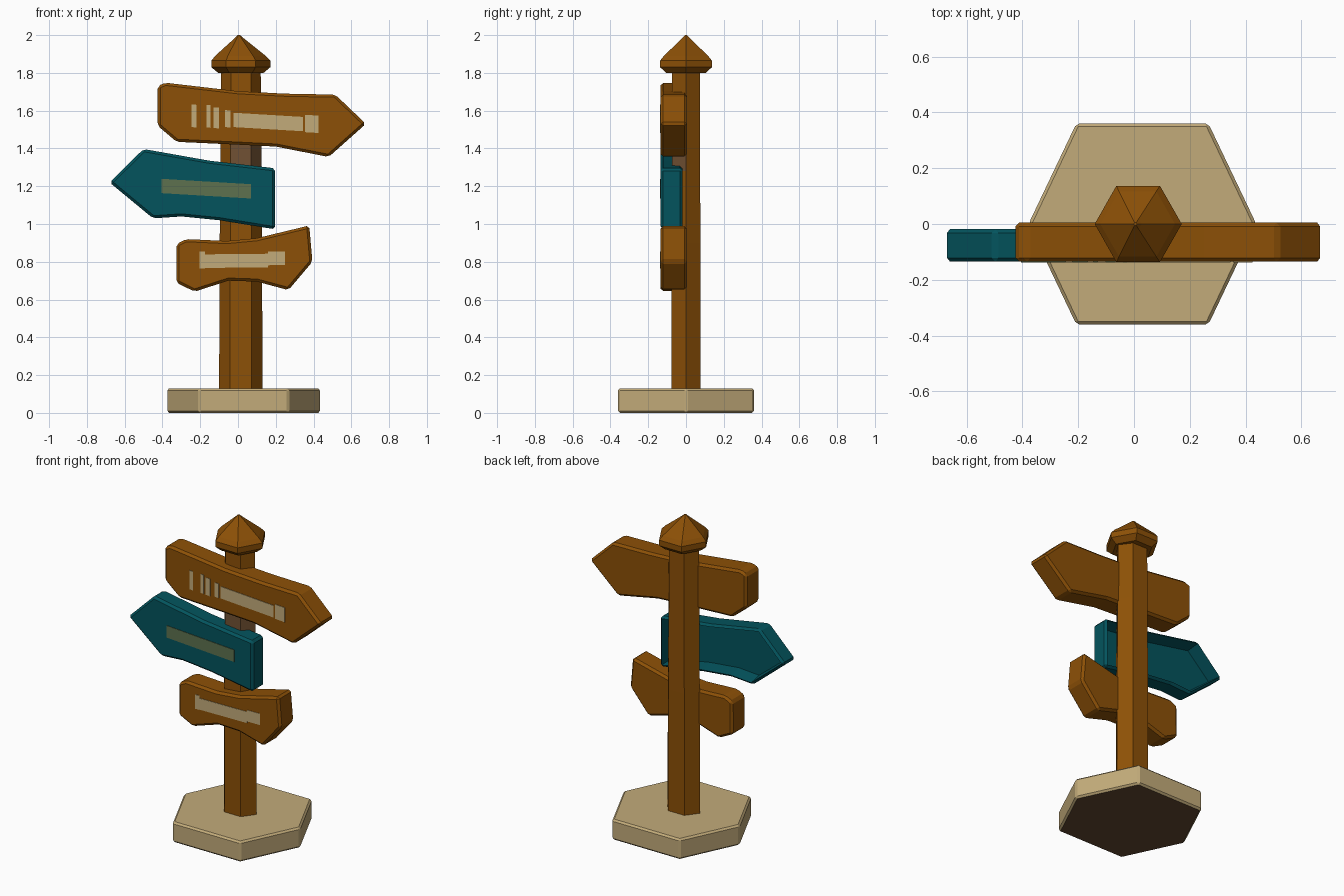
import bpy, bmesh, math
from mathutils import Vector

if "Cube" in bpy.data.objects:
    bpy.data.objects.remove(bpy.data.objects["Cube"])


def material(name, rgb):
    m = bpy.data.materials.new(name)
    m.diffuse_color = (*rgb, 1)
    m.use_nodes = True
    m.node_tree.nodes["Principled BSDF"].inputs["Base Color"].default_value = m.diffuse_color
    return m


BROWN = material("warm brown wood", (0.265, 0.081, 0.002))
TEAL = material("teal paint", (0.001, 0.088, 0.110))
TAN = material("pale tan stone", (0.545, 0.410, 0.195))
OLIVE = material("faded olive paint", (0.110, 0.165, 0.078))
GREY = material("grey brown wood", (0.165, 0.082, 0.033))
DARK = material("dark underside", (0.125, 0.066, 0.031))


def finish(name, bm, *mats):
    bmesh.ops.recalc_face_normals(bm, faces=bm.faces)
    me = bpy.data.meshes.new(name)
    bm.to_mesh(me)
    bm.free()
    for m in mats:
        me.materials.append(m)
    ob = bpy.data.objects.new(name, me)
    bpy.context.collection.objects.link(ob)
    return ob


def hex_stack(rings, corner=0.5):
    """Stack of hexagons; each ring is (z, x centre, x radius, y half depth)."""
    shape = [(1, 0), (corner, 1), (-corner, 1), (-1, 0), (-corner, -1), (corner, -1)]
    bm = bmesh.new()
    loops = [[bm.verts.new((cx + rx * u, ry * v, z)) for u, v in shape] for z, cx, rx, ry in rings]
    for a, b in zip(loops, loops[1:]):
        for i in range(6):
            j = (i + 1) % 6
            bm.faces.new((a[i], a[j], b[j], b[i]))
    bm.faces.new(loops[0][::-1])
    bm.faces.new(loops[-1])
    bmesh.ops.recalc_face_normals(bm, faces=bm.faces)
    return bm


def chamfer(bm, width):
    edges = [e for e in bm.edges if e.calc_face_angle(0) > math.radians(25)]
    bmesh.ops.bevel(bm, geom=edges, offset=width, segments=1, affect='EDGES', clamp_overlap=True)
    bmesh.ops.recalc_face_normals(bm, faces=bm.faces)


def prism(outline, y0, y1):
    """Outline in x, z pushed from y0 (front) to y1 (back)."""
    bm = bmesh.new()
    face = bm.faces.new([bm.verts.new((x, y0, z)) for x, z in outline])
    new = bmesh.ops.extrude_face_region(bm, geom=[face])["geom"]
    bmesh.ops.translate(bm, vec=(0, y1 - y0, 0),
                        verts=[g for g in new if isinstance(g, bmesh.types.BMVert)])
    bmesh.ops.recalc_face_normals(bm, faces=bm.faces)
    return bm


# Stone base with a dark underside
bm = hex_stack([(0, 0.03, 0.408, 0.36), (0.13, 0.03, 0.408, 0.36)], 0.58)
chamfer(bm, 0.011)
for f in bm.faces:
    f.material_index = 1 if f.normal.z < -0.9 else 0
finish("base", bm, TAN, DARK)

# Post, slightly tapered, with a weathered front band between the upper boards
bm = hex_stack([(0.12, 0.015, 0.115, 0.077), (0.9, 0.015, 0.112, 0.076),
                (1.28, 0.015, 0.109, 0.075), (1.44, 0.015, 0.108, 0.074),
                (1.84, 0.015, 0.105, 0.073)])
for f in bm.faces:
    z = f.calc_center_median().z
    f.material_index = 1 if 1.28 < z < 1.44 and f.normal.y < -0.2 and f.normal.x > -0.2 else 0
finish("post", bm, BROWN, GREY)

# Pointed cap
bm = hex_stack([(1.80, 0.015, 0.12, 0.105), (1.83, 0.015, 0.156, 0.137),
                (1.865, 0.015, 0.156, 0.137), (1.89, 0.013, 0.134, 0.117),
                (1.985, 0.006, 0.022, 0.019), (2.0, 0.005, 0.006, 0.005)])
finish("post_cap", bm, BROWN)


# Arrow boards
def board(name, outline, mat, back, hollow=False):
    bm = prism(outline, -0.135, back)
    chamfer(bm, 0.014)
    if hollow:
        rear = max((f for f in bm.faces if f.normal.y > 0.95), key=lambda f: f.calc_area())
        bmesh.ops.inset_region(bm, faces=[rear], thickness=0.014)
        bmesh.ops.translate(bm, vec=Vector((0, -0.085, 0)), verts=rear.verts[:])
    finish(name, bm, mat)


board("upper_board", [(-0.425, 1.73), (-0.385, 1.748), (0.0, 1.703), (0.25, 1.69), (0.515, 1.685),
                      (0.677, 1.53), (0.48, 1.355), (0.2, 1.41), (0, 1.42), (-0.325, 1.435),
                      (-0.425, 1.52)], BROWN, 0.005)
board("middle_board", [(-0.68, 1.22), (-0.5, 1.397), (-0.15, 1.335), (0.197, 1.295),
                       (0.197, 0.972), (-0.1, 1.02), (-0.3, 1.04), (-0.45, 1.03)],
      TEAL, -0.018, True)
board("lower_board", [(-0.325, 0.895), (-0.275, 0.92), (-0.06, 0.91), (0.1, 0.925), (0.377, 0.992),
                      (0.394, 0.80), (0.267, 0.65), (0.1, 0.695), (-0.05, 0.70), (-0.23, 0.642),
                      (-0.327, 0.69)], BROWN, 0.005)


# Worn paint strips: thin plates following the tilt of each board
def strips(name, spans, mat, slope):
    for k, (x0, x1, zc, h) in enumerate(spans):
        d = slope * (x1 - x0) / 2
        bm = prism([(x0, zc - h - d), (x1, zc - h + d), (x1, zc + h + d), (x0, zc + h - d)],
                   -0.138, -0.134)
        finish(f"{name}_{k + 1}", bm, mat)


strips("upper_paint_strip", [(-0.245, -0.22, 1.572, 0.06), (-0.167, -0.145, 1.57, 0.06),
                             (-0.13, -0.10, 1.562, 0.055), (-0.068, -0.04, 1.557, 0.045),
                             (-0.025, 0.345, 1.54, 0.038), (0.355, 0.425, 1.53, 0.046)],
       TAN, -0.06)
strips("middle_paint_strip", [(-0.405, 0.07, 1.187, 0.038)], OLIVE, -0.06)
strips("lower_paint_strip", [(-0.205, -0.175, 0.81, 0.045), (-0.175, 0.16, 0.805, 0.036),
                             (0.16, 0.25, 0.818, 0.036)], TAN, 0.01)
